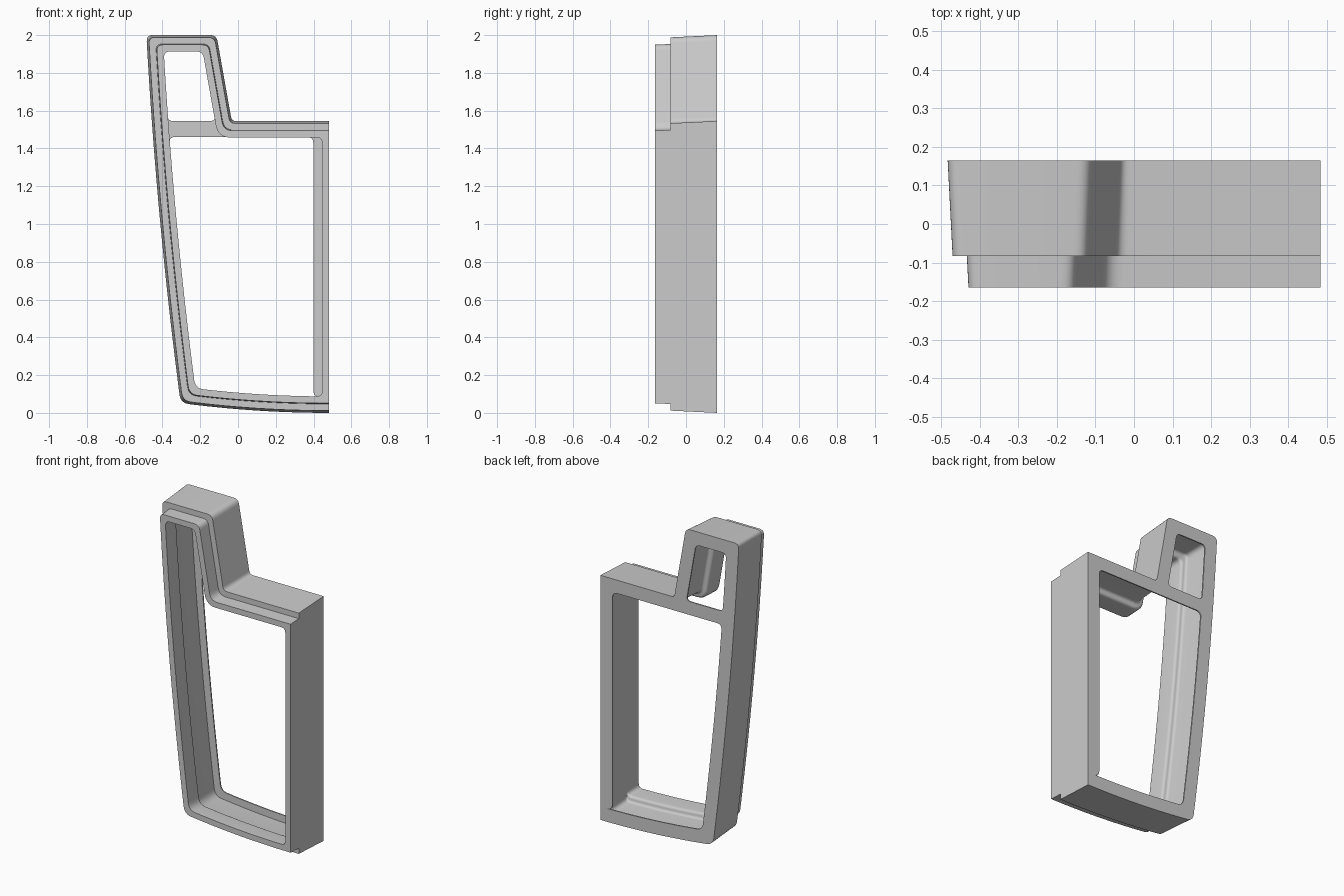
import bpy, bmesh
from math import sin, cos, pi
from mathutils import Vector

cube = bpy.data.objects.get("Cube")
if cube:
    bpy.data.objects.remove(cube)

SIDE, TOP, SHOULDER, FOOT = 0.483, 2.0, 1.545, 0.052
TOWER_TOP_X, TOWER_FOOT_X = -0.114, -0.033
BACK, STEP, FRONT = 0.165, -0.083, -0.165
WALL, RIM, PLATE = 0.037, 0.084, 0.008
CORNER_STEPS = 6


def left_edge(z):
    return -0.485 + 0.054 * (TOP - z) + 0.02 * (TOP - z) ** 2


def left_curve(z0, z1, n):
    zs = [z0 + (z1 - z0) * i / n for i in range(n + 1)]
    return [Vector((left_edge(z), z)) for z in zs]


def bottom_curve(n):
    end = left_edge(FOOT)
    xs = [SIDE + (end - SIDE) * i / n for i in range(n)]
    return [Vector((x, 0.084 * (SIDE - x) ** 2)) for x in xs]


def inset(points, dists, rounds):
    """Inset each edge of a clockwise outline, then round the listed corners."""
    n = len(points)
    normals = []
    for i in range(n):
        d = (points[(i + 1) % n] - points[i]).normalized()
        normals.append(Vector((d.y, -d.x)))
    moved = []
    for i, p in enumerate(points):
        a, b, da, db = normals[i - 1], normals[i], dists[i - 1], dists[i]
        det = a.x * b.y - a.y * b.x
        if abs(det) < 0.1:
            shift = (a + b) * (da / (1 + a.dot(b)))
        else:
            shift = Vector((da * b.y - db * a.y, a.x * db - b.x * da)) / det
        moved.append(p + shift)
    result = []
    for i, p in enumerate(moved):
        if i not in rounds:
            result.append(p)
            continue
        t = rounds[i]
        a = p + (moved[i - 1] - p).normalized() * t
        b = p + (moved[(i + 1) % n] - p).normalized() * t
        for k in range(CORNER_STEPS + 1):
            s = k / CORNER_STEPS
            result.append(a * (1 - s) ** 2 + p * 2 * s * (1 - s) + b * s * s)
    return result


def body_outline(d, side, right_round):
    nb, nl = 10, 18
    pts = bottom_curve(nb) + left_curve(FOOT, TOP, nl)
    tl = nb + nl
    pts += [Vector((TOWER_TOP_X, TOP)), Vector((TOWER_FOOT_X, SHOULDER)),
            Vector((SIDE, SHOULDER))]
    dists = [d] * len(pts)
    dists[-1] = side
    rounds = {0: right_round, nb: 0.045, tl: 0.033, tl + 1: 0.033,
              tl + 2: 0.022 + 0.5 * d, tl + 3: right_round}
    return inset(pts, dists, rounds)


def main_opening():
    nb, nl = 10, 14
    pts = bottom_curve(nb) + left_curve(FOOT, SHOULDER, nl) + [Vector((SIDE, SHOULDER))]
    corners = {0: 0.035, nb: 0.04, nb + nl: 0.035, nb + nl + 1: 0.035}
    return inset(pts, [RIM] * len(pts), corners)


def upper_opening():
    n = 5
    pts = left_curve(SHOULDER, TOP, n)
    pts += [Vector((TOWER_TOP_X, TOP)), Vector((TOWER_FOOT_X, SHOULDER))]
    dists = [RIM] * (len(pts) - 1) + [0.0]
    return inset(pts, dists, {i: 0.03 for i in range(n, n + 3)} | {0: 0.03})


def loft(bm, rings):
    """Skin an open tube through (outline, y) rings."""
    loops = [[bm.verts.new((p.x, y, p.y)) for p in pts] for pts, y in rings]
    for a, b in zip(loops, loops[1:]):
        n = len(a)
        for i in range(n):
            j = (i + 1) % n
            bm.faces.new((a[i], a[j], b[j], b[i]))


# Drafted outer wall and narrower front lip
outer = [(0.0, BACK), (0.012, STEP), (0.047, STEP), (0.051, FRONT)]
rings = [(body_outline(d, 0.0, 0.0), y) for d, y in outer]

# Hollow inside, with a rounded step behind the lip
lip, hollow, mid = 0.084, 0.047, STEP + WALL
r = (lip - hollow) / 2
quarter = [k / 5 * pi / 2 for k in range(6)]
inner = [(0.087, FRONT)]
inner += [(lip - r + r * cos(a), mid - r + r * sin(a)) for a in quarter]
inner += [(hollow + r - r * sin(a), mid + r - r * cos(a)) for a in quarter[1:]]
inner += [(0.038, BACK - PLATE)]
rings += [(body_outline(d, WALL, 0.03), y) for d, y in inner]
bm = bmesh.new()
loft(bm, rings)

# Edges of the two openings in the thin back plate
for hole in (main_opening(), upper_opening()):
    loft(bm, [(hole, BACK), (hole, BACK - PLATE)])
bmesh.ops.remove_doubles(bm, verts=bm.verts, dist=0.00005)

# Both faces of the back plate, filled around the openings
for y in (BACK, BACK - PLATE):
    rim = [e for e in bm.edges if e.is_boundary
           and all(abs(v.co.y - y) < 0.001 for v in e.verts)]
    bmesh.ops.triangle_fill(bm, use_beauty=True, edges=rim, normal=(0, 1, 0))
bmesh.ops.recalc_face_normals(bm, faces=bm.faces)
if bm.calc_volume(signed=True) < 0:
    bmesh.ops.reverse_faces(bm, faces=bm.faces)

mesh = bpy.data.meshes.new("stepped_frame")
bm.to_mesh(mesh)
bm.free()
frame = bpy.data.objects.new("stepped_frame", mesh)
bpy.context.collection.objects.link(frame)

# Plain grey finish
grey = bpy.data.materials.new("plain_grey")
grey.use_nodes = True
colour = (0.6, 0.6, 0.6, 1.0)
grey.diffuse_color = colour
grey.node_tree.nodes["Principled BSDF"].inputs["Base Color"].default_value = colour
mesh.materials.append(grey)

bpy.ops.object.select_all(action="DESELECT")
bpy.context.view_layer.objects.active = frame
frame.select_set(True)
bpy.ops.object.shade_smooth_by_angle(angle=0.52)
